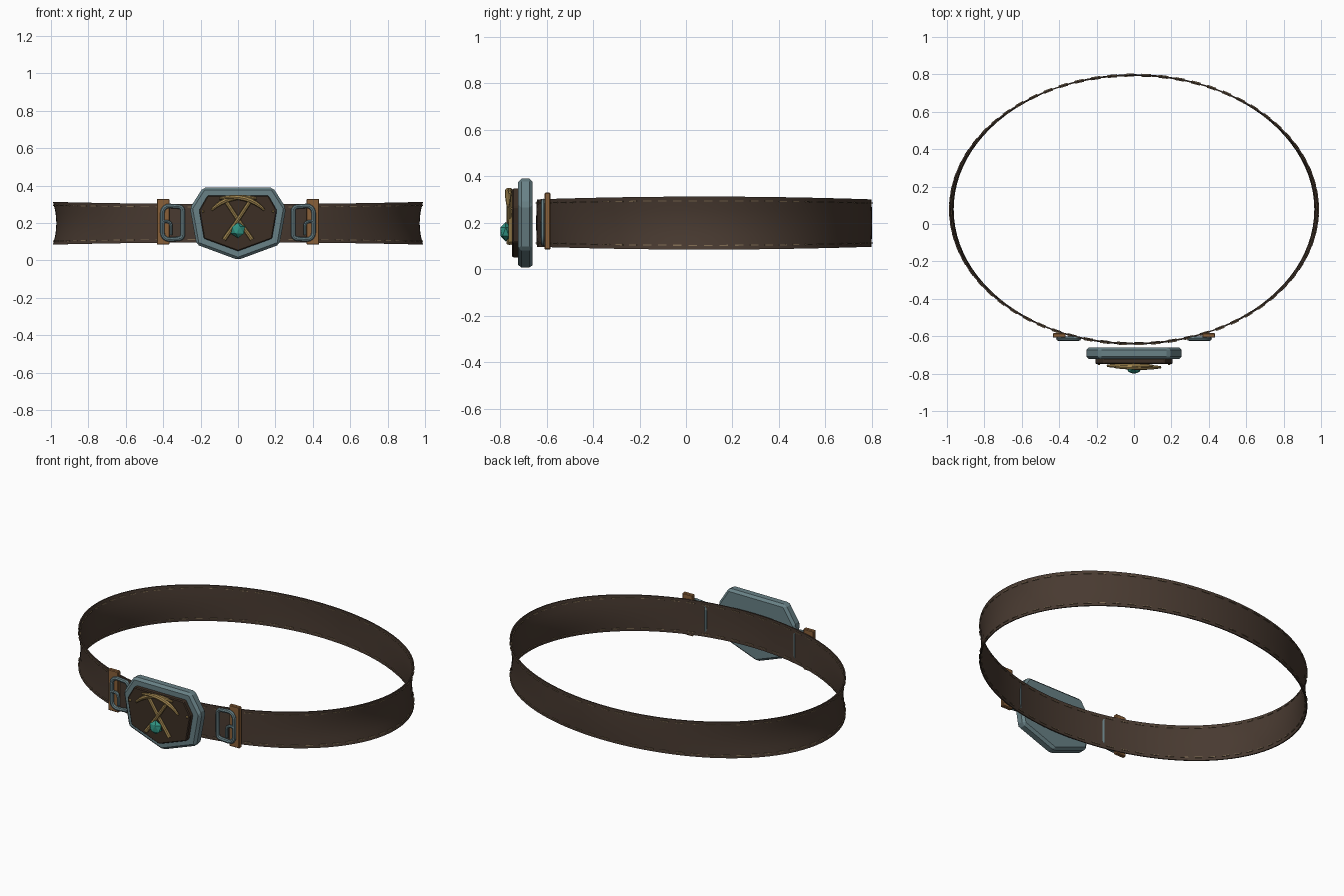
import bpy, bmesh
from math import sin, cos, pi, tau
from mathutils import Vector

if "Cube" in bpy.data.objects:
    bpy.data.objects.remove(bpy.data.objects["Cube"])


def mat(name, r, g, b):
    m = bpy.data.materials.new(name)
    m.diffuse_color = (r, g, b, 1)
    m.use_nodes = True
    m.node_tree.nodes["Principled BSDF"].inputs["Base Color"].default_value = m.diffuse_color
    return m


LEATHER = mat("dark_leather", .065, .042, .03)
PANEL = mat("panel_leather", .045, .028, .018)
TAN = mat("tan_leather", .25, .115, .04)
THREAD = mat("thread", .2, .14, .08)
STEEL = mat("blue_steel", .14, .22, .24)
BRASS = mat("brass", .36, .24, .08)
GEM = mat("gem", .03, .3, .23)


def finish(name, bm, m, smooth=False, bevel=0):
    bmesh.ops.recalc_face_normals(bm, faces=bm.faces)
    me = bpy.data.meshes.new(name)
    bm.to_mesh(me)
    bm.free()
    ob = bpy.data.objects.new(name, me)
    bpy.context.collection.objects.link(ob)
    me.materials.append(m)
    if bevel:
        b = ob.modifiers.new("bevel", 'BEVEL')
        b.width, b.segments = bevel, 1
    if smooth:
        bpy.ops.object.select_all(action='DESELECT')
        ob.select_set(True)
        bpy.context.view_layer.objects.active = ob
        bpy.ops.object.shade_smooth_by_angle(angle=.7)
    return ob


def loft(bm, rings, closed=False):
    vs = [[bm.verts.new(p) for p in r] for r in rings]
    n, k = len(vs), len(vs[0])
    for i in range(n if closed else n - 1):
        a, b = vs[i], vs[(i + 1) % n]
        for j in range(k):
            bm.faces.new((a[j], a[(j + 1) % k], b[(j + 1) % k], b[j]))
    if not closed:
        bm.faces.new(vs[0])
        bm.faces.new(vs[-1][::-1])


def belt_point(a, k, off=0):
    """Point on the belt; k runs -1 (bottom edge) to 1 (top edge)."""
    rx, ry = .971 + .018 * k * k + off, .723 - .003 * k * k + off
    mid, half = .199, .108 + .006 * cos(2 * a)
    return Vector((rx * cos(a), .078 + ry * sin(a), mid + half * k))


def tube(name, pts, radii, m, closed=False, sides=8):
    """Round bar through points lying in an x-z plane."""
    bm, rings, n = bmesh.new(), [], len(pts)
    for i, p in enumerate(pts):
        q0 = pts[(i - 1) % n] if closed else pts[max(i - 1, 0)]
        q1 = pts[(i + 1) % n] if closed else pts[min(i + 1, n - 1)]
        t = (Vector(q1) - Vector(q0)).normalized()
        u, v = Vector((0, 1, 0)), t.cross(Vector((0, 1, 0)))
        r = radii[i] if isinstance(radii, list) else radii
        rings.append([Vector(p) + r * (cos(tau * j / sides) * u + sin(tau * j / sides) * v)
                      for j in range(sides)])
    loft(bm, rings, closed)
    return finish(name, bm, m, True)


def box(name, c, s, m, bevel=0):
    bm = bmesh.new()
    bmesh.ops.create_cube(bm, size=1)
    for v in bm.verts:
        v.co = Vector(c) + Vector([v.co[i] * s[i] for i in range(3)])
    return finish(name, bm, m, bevel=bevel)


def prism(name, pts, y0, y1, m, bevel):
    bm = bmesh.new()
    full = pts + [(-x, z) for x, z in reversed(pts) if x > 0]
    loft(bm, [[(x, y, z) for x, z in full] for y in (y0, y1)])
    return finish(name, bm, m, bevel=bevel)


# Belt band with a slightly dished section
bm = bmesh.new()
ks = [-1, -.5, 0, .5, 1]
loft(bm, [[belt_point(tau * i / 96, k) for k in ks] +
          [belt_point(tau * i / 96, k, -.007) for k in reversed(ks)] for i in range(96)], True)
finish("belt", bm, LEATHER, True)

# Stitching along both edges
bm = bmesh.new()
N = 68
for i in range(N):
    for k in (-.84, .84):
        rings = []
        for t in (0, .27, .55):
            a = tau * (i + t) / N
            rings.append([belt_point(a, k - .02, -.011), belt_point(a, k + .02, -.011),
                          belt_point(a, k + .02, .005), belt_point(a, k - .02, .005)])
        loft(bm, rings)
finish("stitching", bm, THREAD)

# Main buckle plate and raised panel
prism("buckle_plate", [(0, .003), (.222, .085), (.257, .28), (.187, .39)], -.66, -.722, STEEL, .014)
prism("buckle_panel", [(0, .05), (.182, .117), (.208, .268), (.163, .347)], -.715, -.748, PANEL, .005)

# Crossed pickaxes
for s, side in ((1, "right"), (-1, "left")):
    y = -.757 - .004 * s
    tube("pick_handle_" + side, [(-.075 * s, y, .112), (0, y, .218), (.07 * s, y, .325)],
         [.012, .011, .011], BRASS)
    pts, rad = [], []
    for i in range(9):
        t = i / 4 - 1
        d, h = .128 * t, .034 * (1 - t * t)
        # axis along the head, bowed outward from the handle
        pts.append((s * (.022 + d * .94 + h * .45), y - .005, .3 - d * .25 + h * .9))
        rad.append(.014 - .008 * t * t)
    tube("pick_head_" + side, pts, rad, BRASS)
    # Panel rivets
    bm = bmesh.new()
    bmesh.ops.create_uvsphere(bm, u_segments=8, v_segments=6, radius=.007)
    bmesh.ops.translate(bm, verts=bm.verts, vec=(.188 * s, -.748, .262))
    finish("rivet_" + side, bm, BRASS, True)

# Faceted gem
bm = bmesh.new()
bmesh.ops.create_icosphere(bm, subdivisions=1, radius=.042)
for v in bm.verts:
    v.co = Vector((v.co.x, -.776 + v.co.y * .62, .162 + v.co.z))
finish("gem", bm, GEM)

# Side keepers and small buckles
for s, side in ((1, "right"), (-1, "left")):
    box("keeper_" + side, (.4 * s, -.596, .207), (.068, .024, .245), TAN, .004)
    # Rounded frame
    pts = []
    for cx, cz, a0 in ((.317, .266, 90), (.317, .138, 180), (.368, .148, 270), (.368, .256, 0)):
        r = .022 if cx < .35 else .036
        for i in range(5):
            a = (a0 + i * 22.5) * pi / 180
            pts.append((s * (cx + r * cos(a)), -.613, cz + r * sin(a)))
    tube("side_buckle_" + side, pts, .012, STEEL, True)
    # Hooked tongue
    tube("tongue_" + side, [(s * x, -.617, z) for x, z in
         ((.404, .208), (.375, .208), (.362, .2), (.358, .185), (.358, .135))], .009, STEEL)
